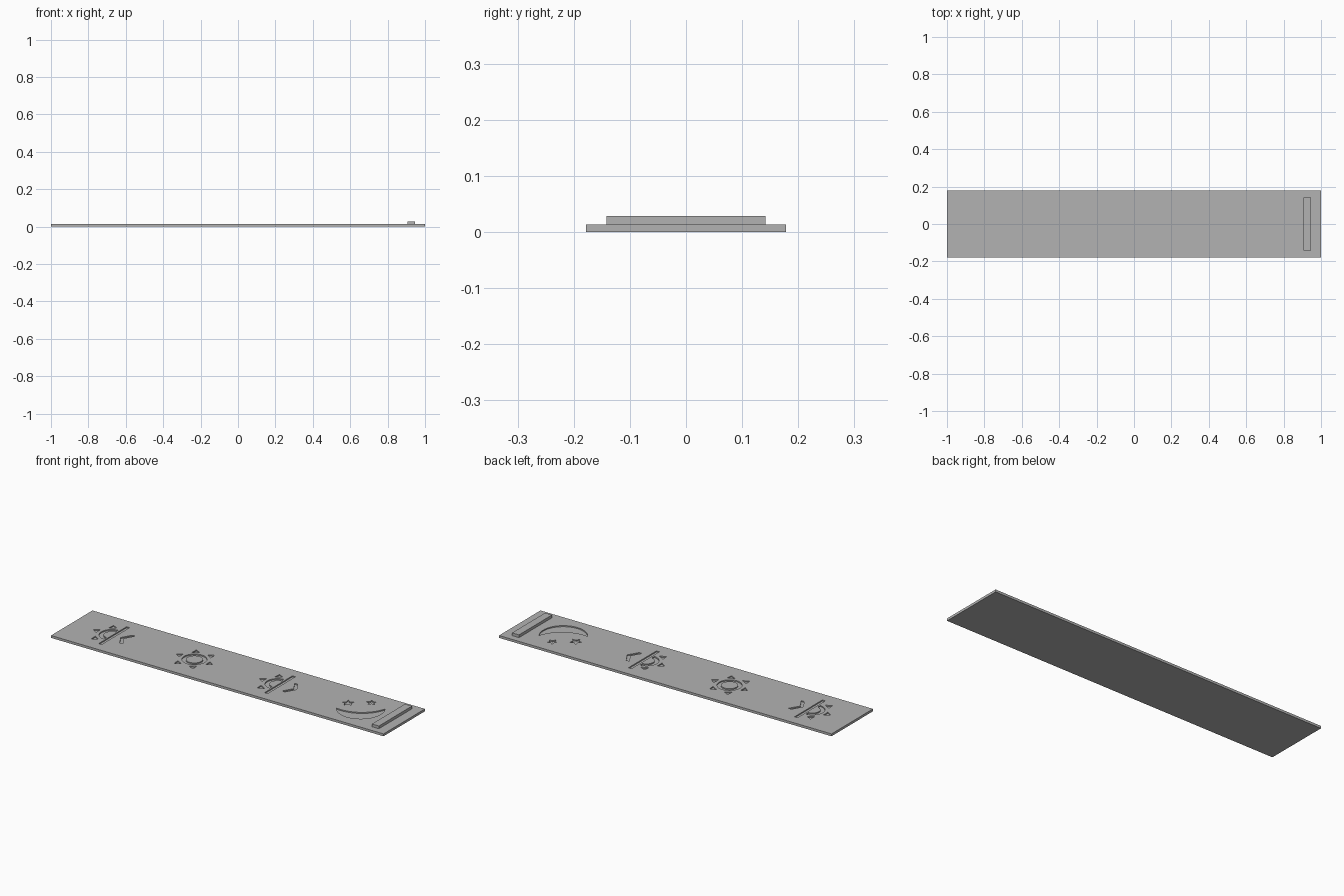
import bpy, bmesh
from math import sin, cos, pi, radians, atan2
from mathutils import Vector, Matrix

if "Cube" in bpy.data.objects:
    bpy.data.objects.remove(bpy.data.objects["Cube"])

TOP = 0.013        # plate thickness
FLOOR = 0.007      # floor height of the engraving

grey = bpy.data.materials.new("plain grey")
grey.use_nodes = True
GREY = (0.448, 0.448, 0.448, 1)
grey.diffuse_color = GREY
grey.node_tree.nodes["Principled BSDF"].inputs["Base Color"].default_value = GREY


def make_object(name, bm):
    bmesh.ops.recalc_face_normals(bm, faces=bm.faces)
    mesh = bpy.data.meshes.new(name)
    bm.to_mesh(mesh)
    bm.free()
    mesh.materials.append(grey)
    obj = bpy.data.objects.new(name, mesh)
    bpy.context.collection.objects.link(obj)
    return obj


def box(name, x0, x1, y, z0, z1):
    bm = bmesh.new()
    bmesh.ops.create_cube(bm, size=1)
    bmesh.ops.scale(bm, vec=(x1 - x0, 2 * y, z1 - z0), verts=bm.verts)
    bmesh.ops.translate(bm, vec=((x0 + x1) / 2, 0, (z0 + z1) / 2), verts=bm.verts)
    return make_object(name, bm)


def arc(r, a0, a1, n=24, cx=0, cy=0):
    angles = [radians(a0 + (a1 - a0) * i / n) for i in range(n + 1)]
    return [(cx + r * cos(a), cy + r * sin(a)) for a in angles]


def star(r, cx, cy):
    pts = []
    for i in range(10):
        rr, a = (r if i % 2 == 0 else r * 0.45), pi / 2 + i * pi / 5
        pts.append((cx + rr * cos(a), cy + rr * sin(a)))
    return pts


def ray(angle):
    a = radians(angle)
    out, side = Vector((cos(a), sin(a))), Vector((-sin(a), cos(a)))
    return [out * 0.08 + side * 0.02, out * 0.08 - side * 0.02, out * 0.11]


cut = bmesh.new()


def engrave(outline, x, turn=0, hole=None):
    """Add a prism to the cutter; a hole outline makes it a ring."""
    place = Matrix.Translation((x, 0, FLOOR)) @ Matrix.Rotation(radians(turn), 4, 'Z')
    ring = [cut.verts.new(place @ Vector((p[0], p[1], 0))) for p in outline]
    if hole:
        inner = [cut.verts.new(place @ Vector((p[0], p[1], 0))) for p in hole]
        n = len(ring)
        faces = [cut.faces.new((ring[i], ring[(i + 1) % n], inner[(i + 1) % n], inner[i]))
                 for i in range(n)]
    else:
        faces = [cut.faces.new(ring)]
    made = bmesh.ops.extrude_face_region(cut, geom=faces, use_keep_orig=True)["geom"]
    verts = [v for v in made if isinstance(v, bmesh.types.BMVert)]
    bmesh.ops.translate(cut, vec=(0, 0, 0.02), verts=verts)


def half_sun(x, tip):
    """Half sun above a horizon bar, with a chevron; tip is its direction in x."""
    engrave(arc(0.062, 95, 265) + arc(0.04, 265, 95), x)
    for a in (120, 180, 240):
        engrave(ray(a), x)
    engrave([(0.006, -0.12), (0.024, -0.12), (0.024, 0.12), (0.006, 0.12)], x)
    tail, point, w = 0.085 - tip * 0.02, 0.085 + tip * 0.012, tip * 0.018
    engrave([(tail, -0.055), (point, 0), (tail, 0.055),
             (tail + w, 0.055), (point + w, 0), (tail + w, -0.055)], x)


# Rising sun, full sun, setting sun
half_sun(-0.76, -1)
engrave(arc(0.062, 0, 350, 35), -0.262, hole=arc(0.042, 0, 350, 35))
for a in range(0, 360, 60):
    engrave(ray(a), -0.262)
half_sun(0.238, 1)

# Crescent moon and two stars
R, SAG = 0.12, 0.045
r_in = (R * R + SAG * SAG) / (2 * SAG)
half = 180 / pi * atan2(R, r_in - SAG)
inner_arc = arc(r_in, 270 + half, 270 - half, 24, 0, r_in - SAG)
engrave(arc(R, 180, 360) + inner_arc[1:-1], 0.738, 32)
engrave(star(0.033, -0.066, 0.062), 0.738, 32)
engrave(star(0.028, 0.05, 0.072), 0.738, 32)

# Base plate with the engraving cut into it
plate = box("base_plate", -1, 1, 0.178, 0, TOP)
cutter = make_object("engraving_cutter", cut)
cutter.hide_render = True
mod = plate.modifiers.new("engraving", 'BOOLEAN')
mod.operation = 'DIFFERENCE'
mod.solver = 'EXACT'
mod.object = cutter
bpy.context.view_layer.update()
result = plate.evaluated_get(bpy.context.evaluated_depsgraph_get())
carved = bpy.data.meshes.new_from_object(result)
plate.modifiers.clear()
plate.data = carved
bpy.data.objects.remove(cutter)

# Raised rail at one end
box("end_rail", 0.905, 0.947, 0.142, TOP, 0.028)
